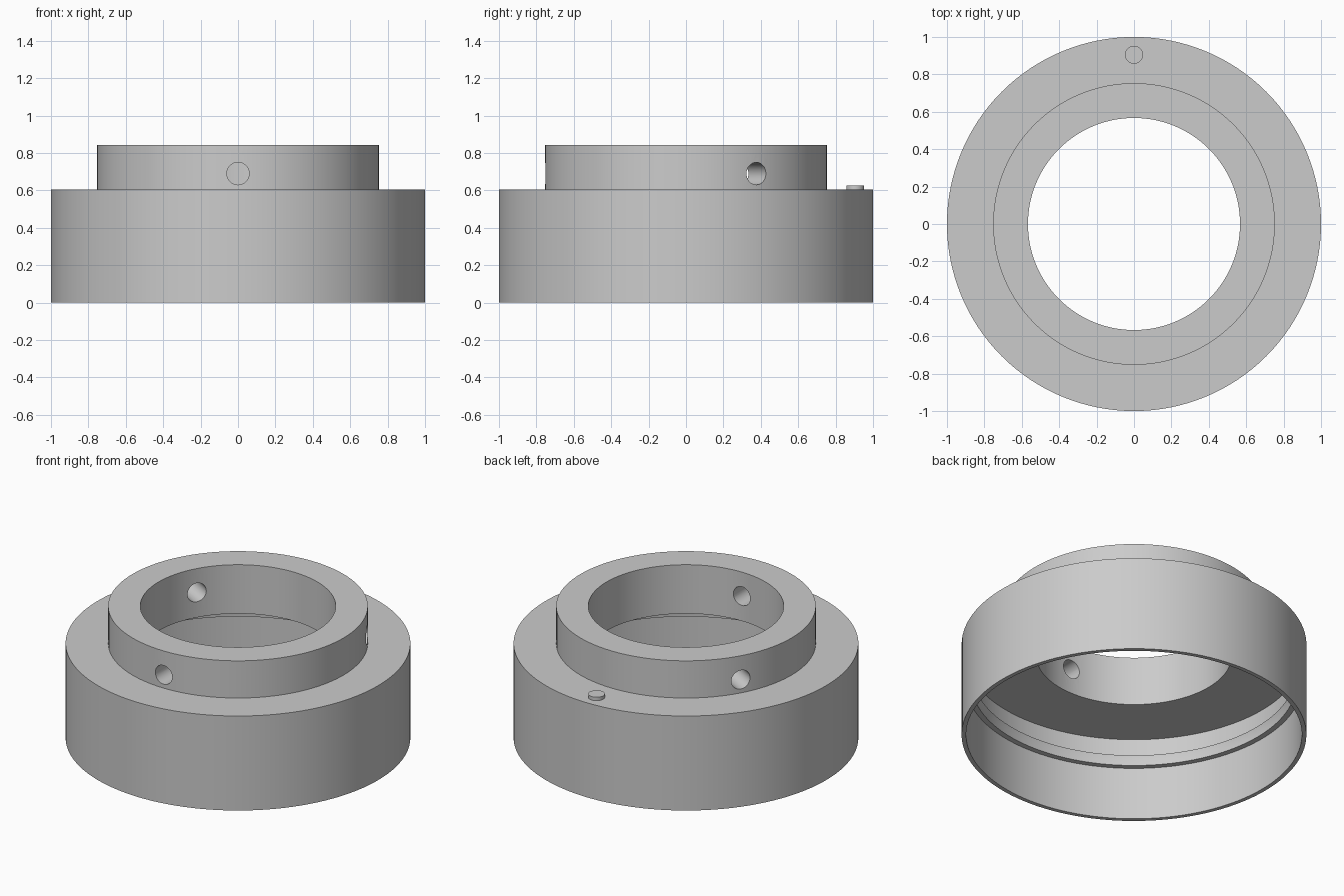
import bpy, math
from math import cos, sin, radians

cube = bpy.data.objects.get("Cube")
if cube:
    bpy.data.objects.remove(cube, do_unlink=True)

SEGMENTS = 128

grey = bpy.data.materials.new("machined_grey")
grey.use_nodes = True
colour = (0.6, 0.6, 0.6, 1)
grey.diffuse_color = colour
grey.node_tree.nodes["Principled BSDF"].inputs["Base Color"].default_value = colour


def lathe(name, profile):
    """Revolve a closed (radius, height) profile about z."""
    n = len(profile)
    verts, faces = [], []
    for s in range(SEGMENTS):
        a = 2 * math.pi * s / SEGMENTS
        verts += [(r * cos(a), r * sin(a), z) for r, z in profile]
        t = (s + 1) % SEGMENTS
        for i in range(n):
            j = (i + 1) % n
            faces.append((s * n + i, t * n + i, t * n + j, s * n + j))
    mesh = bpy.data.meshes.new(name)
    mesh.from_pydata(verts, [], faces)
    obj = bpy.data.objects.new(name, mesh)
    bpy.context.collection.objects.link(obj)
    return obj


def finish(obj):
    obj.data.materials.clear()
    obj.data.materials.append(grey)
    bpy.ops.object.select_all(action="DESELECT")
    obj.select_set(True)
    bpy.context.view_layer.objects.active = obj
    bpy.ops.object.shade_smooth_by_angle(angle=radians(15))


# Flanged housing: thin skirt with inner retaining lip, top plate and collar
housing = lathe("housing", [
    (0.974, 0), (1, 0), (1, 0.605),            # skirt
    (0.753, 0.605), (0.753, 0.843),            # shoulder and collar
    (0.567, 0.843), (0.567, 0.53),             # bore
    (0.975, 0.53), (0.975, 0.41),              # inner ceiling and wall
    (0.932, 0.40), (0.94, 0.37), (0.94, 0.337),  # retaining lip
    (0.974, 0.337),
])

# Three radial screw holes through the collar
for angle in (30, 150, 270):
    a = radians(angle)
    bpy.ops.mesh.primitive_cylinder_add(
        vertices=32, radius=0.06, depth=0.5,
        location=(0.66 * cos(a), 0.66 * sin(a), 0.69),
        rotation=(0, math.pi / 2, a))
    cutter = bpy.context.object
    cutter.name = "screw_hole_cutter"
    cutter.hide_render = True
    mod = housing.modifiers.new("screw_hole", "BOOLEAN")
    mod.object = cutter
    mod.operation = "DIFFERENCE"
    mod.solver = "EXACT"
    bpy.context.view_layer.objects.active = housing
    bpy.ops.object.modifier_apply(modifier=mod.name)
    bpy.data.objects.remove(cutter, do_unlink=True)
finish(housing)

# Small index pin on the shoulder, at the back
bpy.ops.mesh.primitive_cylinder_add(vertices=48, radius=0.048, depth=0.04,
                                    location=(0, 0.905, 0.607))
pin = bpy.context.object
pin.name = "index_pin"
finish(pin)
